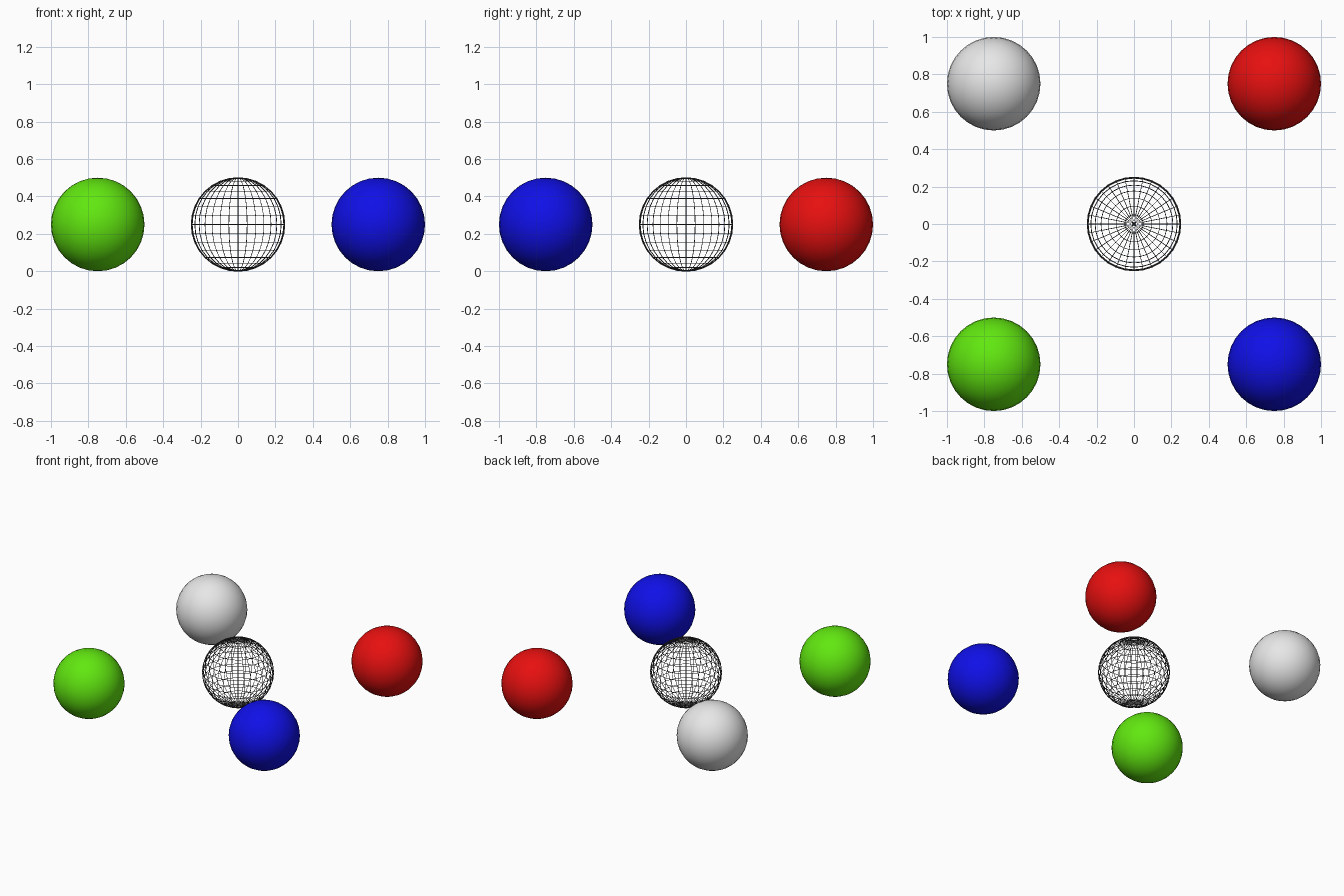
import bpy

cube = bpy.data.objects.get("Cube")
if cube:
    bpy.data.objects.remove(cube, do_unlink=True)

RADIUS = 0.25
SPREAD = 0.75


def make_material(name, rgb):
    mat = bpy.data.materials.new(name)
    mat.use_nodes = True
    color = (*rgb, 1.0)
    mat.diffuse_color = color
    mat.node_tree.nodes["Principled BSDF"].inputs["Base Color"].default_value = color
    return mat


def make_ball(name, x, y, mat):
    bpy.ops.mesh.primitive_uv_sphere_add(
        segments=32, ring_count=16, radius=RADIUS, location=(x, y, RADIUS))
    ball = bpy.context.object
    ball.name = name
    ball.data.materials.append(mat)
    return ball


# Four solid balls at the corners of a square
corners = [
    ("green_ball", -1, -1, (0.12, 0.8, 0.005)),
    ("blue_ball", 1, -1, (0.005, 0.005, 0.8)),
    ("red_ball", 1, 1, (0.8, 0.005, 0.005)),
    ("light_grey_ball", -1, 1, (0.8, 0.8, 0.8)),
]
for name, sx, sy, rgb in corners:
    make_ball(name, sx * SPREAD, sy * SPREAD, make_material(name + "_paint", rgb))
    bpy.ops.object.shade_smooth()

# Open lattice ball in the middle
cage = make_ball("wire_cage_ball", 0, 0, make_material("dark_grey_wire", (0.06, 0.06, 0.06)))
wire = cage.modifiers.new("struts", 'WIREFRAME')
wire.thickness = 0.005
wire.offset = 0
wire.use_even_offset = False
